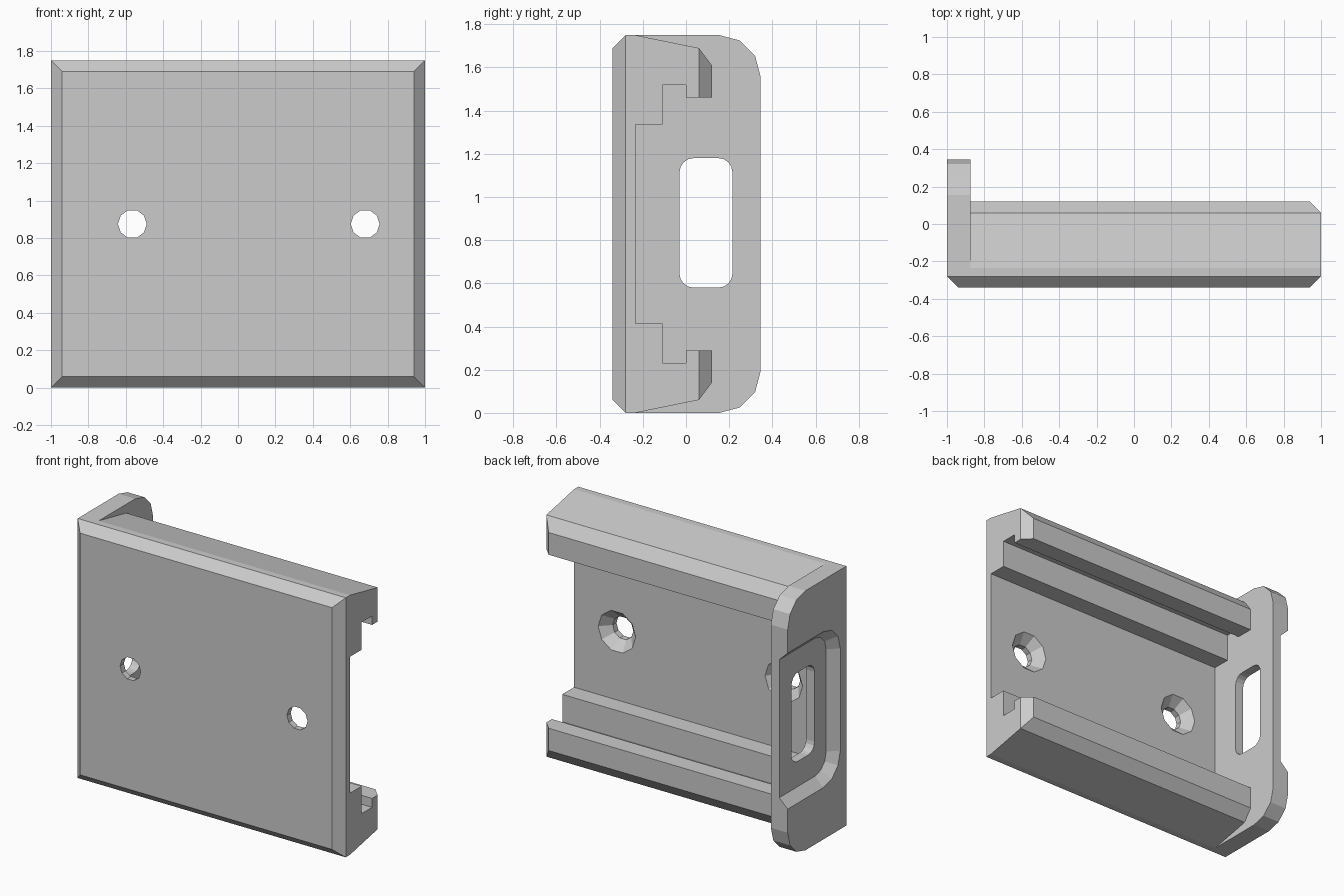
import bpy, bmesh, math
from mathutils import Vector

if "Cube" in bpy.data.objects:
    bpy.data.objects.remove(bpy.data.objects["Cube"])

H = 1.75
MID = H / 2

grey = bpy.data.materials.new("light grey plastic")
grey.use_nodes = True
grey.diffuse_color = (0.6, 0.6, 0.6, 1)
grey.node_tree.nodes["Principled BSDF"].inputs["Base Color"].default_value = (0.6, 0.6, 0.6, 1)


def make_object(name, bm):
    bmesh.ops.recalc_face_normals(bm, faces=bm.faces)
    mesh = bpy.data.meshes.new(name)
    bm.to_mesh(mesh)
    bm.free()
    mesh.materials.append(grey)
    obj = bpy.data.objects.new(name, mesh)
    bpy.context.collection.objects.link(obj)
    return obj


def loft(rings):
    """Solid through a list of matching point rings, capped at both ends."""
    bm = bmesh.new()
    rows = [[bm.verts.new(p) for p in ring] for ring in rings]
    bm.faces.new(rows[0])
    bm.faces.new(rows[-1])
    for a, b in zip(rows, rows[1:]):
        for i in range(len(a)):
            j = (i + 1) % len(a)
            bm.faces.new((a[i], a[j], b[j], b[i]))
    return bm


def along_x(points, x):
    return [(x, y, z) for y, z in points]


def rounded(y0, y1, z0, z1, r_front, r_back, steps=3):
    """Rectangle in y and z with separate corner radii at front and back."""
    points = []
    corners = ((y1, z1, 1, 1, r_back), (y0, z1, -1, 1, r_front),
               (y0, z0, -1, -1, r_front), (y1, z0, 1, -1, r_back))
    for k, (y, z, sy, sz, r) in enumerate(corners):
        if r == 0:
            points.append((y, z))
            continue
        for i in range(steps + 1):
            a = math.pi / 2 * (k + i / steps)
            points.append((y - sy * r + r * math.cos(a), z - sz * r + r * math.sin(a)))
    return points


def combine(target, other, operation):
    mod = target.modifiers.new(operation, "BOOLEAN")
    mod.operation = operation
    mod.solver = "EXACT"
    mod.object = other
    bpy.context.view_layer.objects.active = target
    bpy.ops.object.modifier_apply(modifier=mod.name)
    bpy.data.objects.remove(other)


# Mounting body: the upper half of the rail profile, mirrored downward
upper = [(-0.34, 1.69), (-0.28, H), (-0.235, H), (0.06, 1.69), (0.12, 1.61),
         (0.12, 1.46), (0, 1.46), (0, 1.52), (-0.11, 1.52), (-0.11, 1.335), (-0.235, 1.335)]
profile = upper + [(y, H - z) for y, z in reversed(upper)]
bm = loft([along_x(profile, -1), along_x(profile, 1)])

# Chamfers on the front ends and on the open end of the jaws
for point, normal in (((1, -0.28, 0), (1, -1, 0)), ((-1, -0.28, 0), (-1, -1, 0)),
                      ((1, 0.06, 0), (1, 1, 0))):
    cut = bmesh.ops.bisect_plane(bm, geom=bm.verts[:] + bm.edges[:] + bm.faces[:],
                                 plane_co=Vector(point), plane_no=Vector(normal),
                                 clear_outer=True)
    bmesh.ops.holes_fill(bm, edges=[e for e in bm.edges if e.is_boundary])
body = make_object("rail_bracket", bm)

# End plate with rounded rear corners
outline = rounded(-0.26, 0.345, 0, H, 0, 0.19)
combine(body, make_object("end_plate", loft([along_x(outline, -1), along_x(outline, -0.875)])), "UNION")

# Finger recess with sloping sides, open to the rear
rings = []
for x, grow in ((-1.02, 0.08), (-0.9375, 0)):
    rings.append(along_x(rounded(-0.155 - grow, 0.5, 0.41 - grow, H - 0.41 + grow,
                                 0.12 + grow, 0), x))
combine(body, make_object("recess_cutter", loft(rings)), "DIFFERENCE")

# Slot through the end plate
slot = rounded(-0.03, 0.215, 0.58, 1.18, 0.065, 0.065, 4)
combine(body, make_object("slot_cutter", loft([along_x(slot, -1.1), along_x(slot, -0.8)])), "DIFFERENCE")

# Countersunk screw holes
for cx in (-0.565, 0.68):
    rings = []
    for y, r in ((-0.4, 0.077), (-0.3, 0.077), (-0.235, 0.14), (-0.2, 0.14)):
        rings.append([(cx + r * math.cos(a), y, MID + r * math.sin(a))
                      for a in (math.tau * i / 10 for i in range(10))])
    combine(body, make_object("screw_cutter", loft(rings)), "DIFFERENCE")

for face in body.data.polygons:
    face.use_smooth = False
